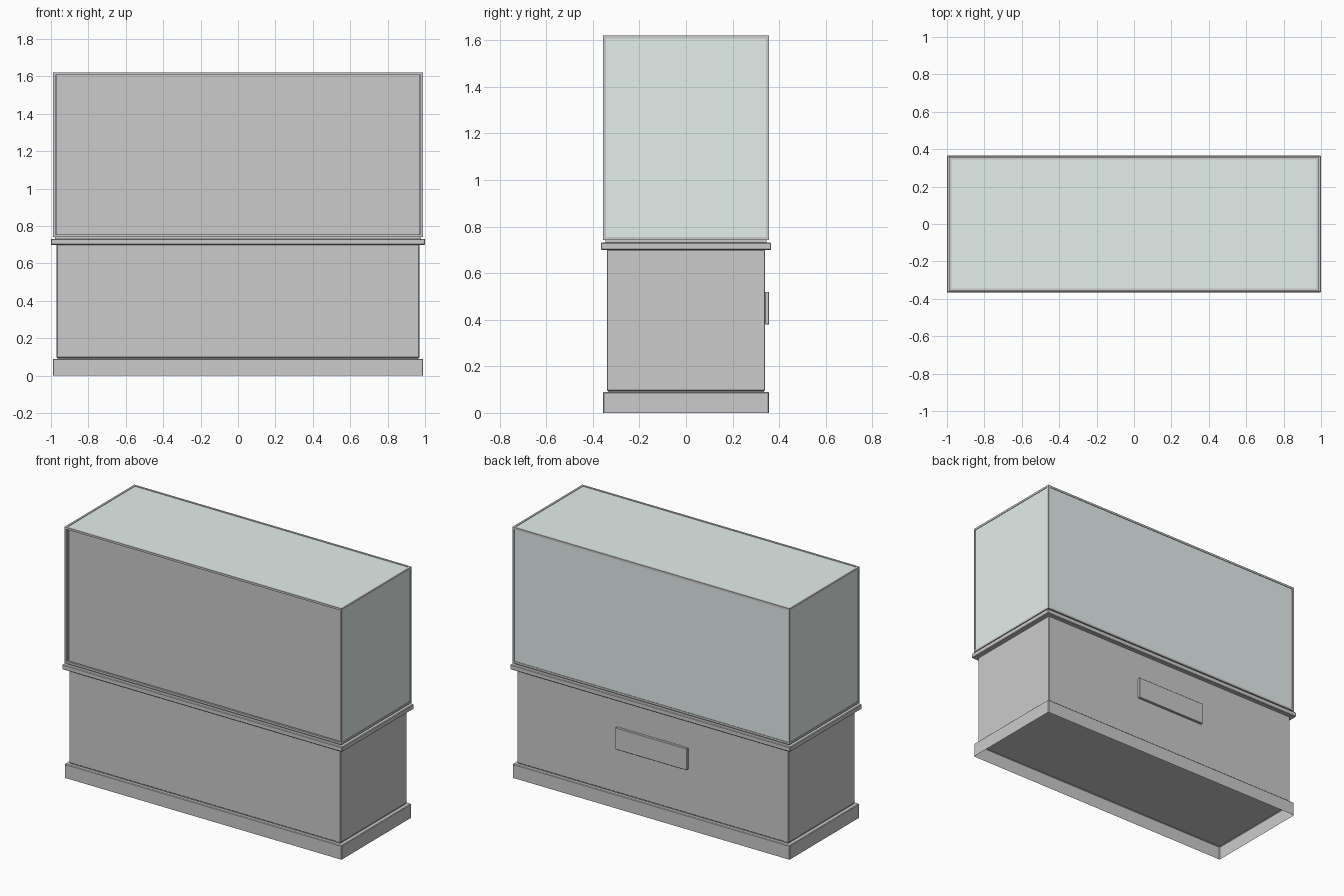
import bpy, bmesh
from mathutils import Vector

if "Cube" in bpy.data.objects:
    bpy.data.objects.remove(bpy.data.objects["Cube"])

glass = bpy.data.materials.new("glass")
glass.diffuse_color = (0.78, 0.86, 0.84, 1)
glass.use_nodes = True
glass.node_tree.nodes["Principled BSDF"].inputs["Base Color"].default_value = glass.diffuse_color


def box(name, lo, hi, bevel=0.0, mat=None, open_bottom=False):
    lo, hi = Vector(lo), Vector(hi)
    bm = bmesh.new()
    bmesh.ops.create_cube(bm, size=1)
    for v in bm.verts:
        v.co = Vector((lo[i] + (v.co[i] + 0.5) * (hi[i] - lo[i]) for i in range(3)))
    if bevel:
        edges = [e for e in bm.edges
                 if not open_bottom or any(v.co.z > lo.z + 1e-5 for v in e.verts)]
        bmesh.ops.bevel(bm, geom=edges, offset=bevel, segments=1, affect='EDGES')
    if open_bottom:
        under = [f for f in bm.faces if all(v.co.z < lo.z + 1e-5 for v in f.verts)]
        bmesh.ops.delete(bm, geom=under, context='FACES_ONLY')
    me = bpy.data.meshes.new(name)
    bm.to_mesh(me)
    bm.free()
    ob = bpy.data.objects.new(name, me)
    bpy.context.collection.objects.link(ob)
    if mat:
        me.materials.append(mat)
    return ob


def slab(name, hx, hy, z0, z1, **kw):
    return box(name, (-hx, -hy, z0), (hx, hy, z1), **kw)


# Cabinet base
slab("plinth", 0.99, 0.357, 0, 0.09, bevel=0.004, open_bottom=True)
slab("plinth_neck", 0.965, 0.335, 0.088, 0.102)
slab("cabinet_body", 0.97, 0.34, 0.095, 0.702, bevel=0.004)
slab("cabinet_cap", 1.0, 0.366, 0.70, 0.732, bevel=0.004)
slab("display_deck", 0.978, 0.345, 0.731, 0.742)
box("label_plate", (-0.255, 0.339, 0.38), (0.255, 0.357, 0.52), bevel=0.002)

# Case frame: bars along each axis
X, Y, Z0, Z1, T = 0.99, 0.357, 0.742, 1.62, 0.013
for sy in (-1, 1):
    y0, y1 = sorted((sy * Y, sy * (Y - T)))
    for z in (Z0, Z1 - T):
        box("frame_long_rail", (-X, y0, z), (X, y1, z + T))
    for sx in (-1, 1):
        x0, x1 = sorted((sx * X, sx * (X - T)))
        box("frame_post", (x0, y0, Z0 + T), (x1, y1, Z1 - T))
for sx in (-1, 1):
    x0, x1 = sorted((sx * X, sx * (X - T)))
    for z in (Z0, Z1 - T):
        box("frame_short_rail", (x0, -Y + T, z), (x1, Y - T, z + T))
    # End panes
    g0, g1 = sorted((sx * (X - 0.003), sx * (X - 0.009)))
    box("end_pane", (g0, -Y + T, Z0 + T), (g1, Y - T, Z1 - T), mat=glass)

# Remaining panes and opaque panel on the -y side
box("viewing_pane", (-X + T, Y - 0.009, Z0 + T), (X - T, Y - 0.003, Z1 - T), mat=glass)
box("top_pane", (-X + T, -Y + T, Z1 - 0.009), (X - T, Y - T, Z1 - 0.003), mat=glass)
box("opaque_panel", (-0.972, -Y + 0.022, Z0 - 0.002), (0.972, -Y + 0.034, Z1 - 0.012))
for sx in (-1, 1):
    x0, x1 = sorted((sx * 0.971, sx * (X - T + 0.002)))
    box("panel_stile", (x0, -Y + 0.012, Z0), (x1, -Y + 0.034, Z1 - T))
